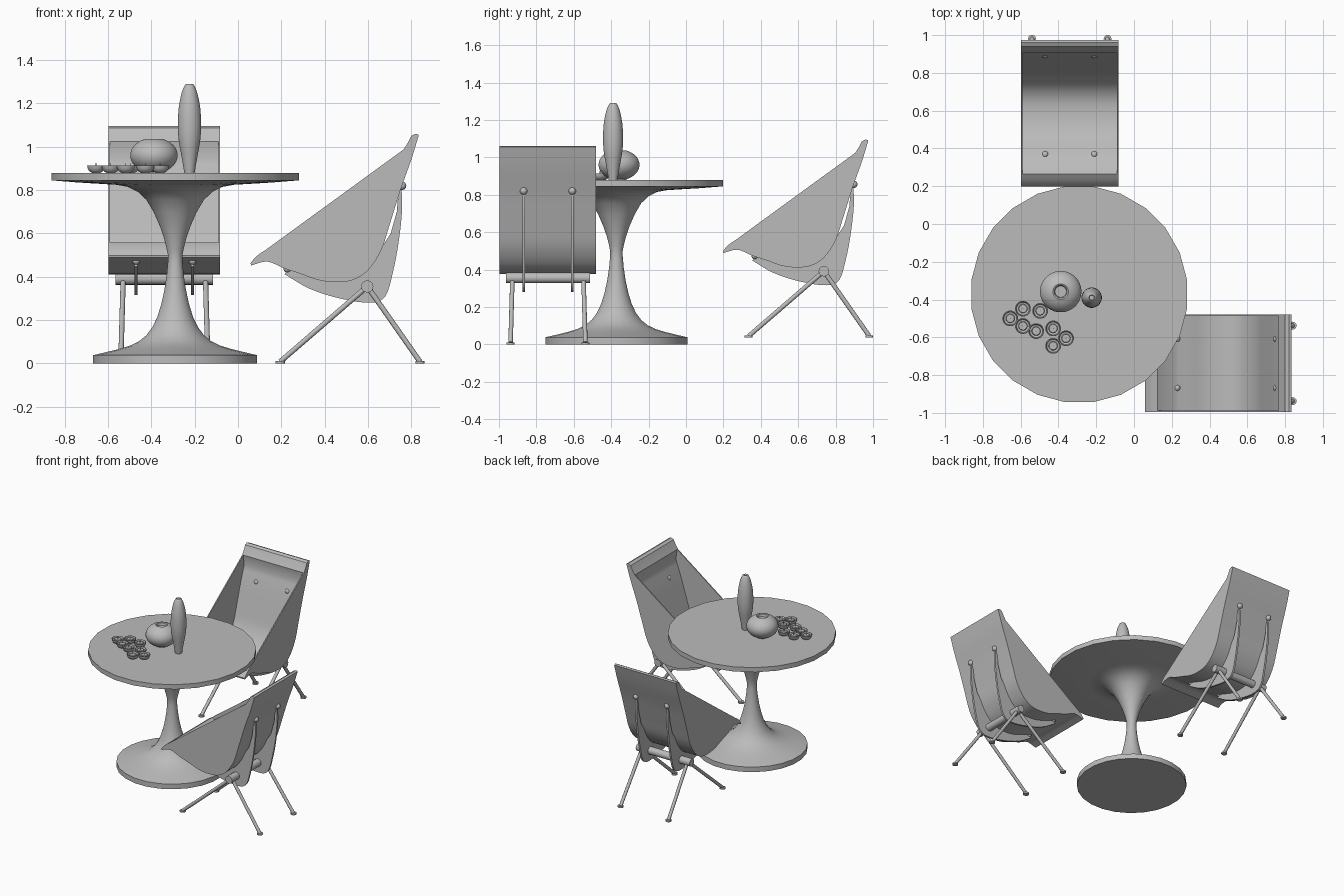
import bpy, bmesh, math
from mathutils import Matrix, Vector

if "Cube" in bpy.data.objects:
    bpy.data.objects.remove(bpy.data.objects["Cube"])

GREY = (0.5, 0.5, 0.5, 1)
grey = bpy.data.materials.new("plain grey")
grey.use_nodes = True
grey.diffuse_color = GREY
grey.node_tree.nodes["Principled BSDF"].inputs["Base Color"].default_value = GREY


def finish(name, bm, place=None, angle=35):
    """Turn a bmesh into a named, shaded object."""
    bmesh.ops.recalc_face_normals(bm, faces=bm.faces)
    if place is not None:
        bm.transform(place)
    mesh = bpy.data.meshes.new(name)
    bm.to_mesh(mesh)
    bm.free()
    mesh.materials.append(grey)
    obj = bpy.data.objects.new(name, mesh)
    bpy.context.collection.objects.link(obj)
    bpy.ops.object.select_all(action='DESELECT')
    obj.select_set(True)
    bpy.context.view_layer.objects.active = obj
    bpy.ops.object.shade_smooth_by_angle(angle=math.radians(angle))
    return obj


def lathe(name, profile, x, y, sides=24):
    """Revolve (radius, height) points about a vertical axis."""
    bm = bmesh.new()
    rings = []
    for r, z in profile:
        turn = [(i + 0.5) * math.tau / sides for i in range(sides)]
        rings.append([bm.verts.new((x + r * math.cos(a), y + r * math.sin(a), z)) for a in turn])
    for a, b in zip(rings, rings[1:]):
        for i in range(sides):
            j = (i + 1) % sides
            bm.faces.new((a[i], a[j], b[j], b[i]))
    bm.faces.new(rings[0])
    bm.faces.new(rings[-1])
    return finish(name, bm)


def prism(name, outline, w0, w1, place):
    """Extrude a side outline across the width."""
    bm = bmesh.new()
    face = bm.faces.new([bm.verts.new((u, w0, z)) for u, z in outline])
    new = bmesh.ops.extrude_face_region(bm, geom=[face])["geom"]
    verts = [g for g in new if isinstance(g, bmesh.types.BMVert)]
    bmesh.ops.translate(bm, verts=verts, vec=(0, w1 - w0, 0))
    return finish(name, bm, place)


def rod(name, a, b, radius, place, sides=12):
    a, b = Vector(a), Vector(b)
    bm = bmesh.new()
    spin = (b - a).to_track_quat('Z', 'Y').to_matrix().to_4x4()
    bmesh.ops.create_cone(bm, cap_ends=True, segments=sides, radius1=radius, radius2=radius,
                          depth=(b - a).length, matrix=Matrix.Translation((a + b) / 2) @ spin)
    return finish(name, bm, place)


def ball(name, at, radius, place):
    bm = bmesh.new()
    bmesh.ops.create_uvsphere(bm, u_segments=12, v_segments=8, radius=radius,
                              matrix=Matrix.Translation(at))
    return finish(name, bm, place)


def spline(points, steps=4):
    """Smooth curve through 2D points."""
    p = [Vector(q) for q in points]
    p = [2 * p[0] - p[1]] + p + [2 * p[-1] - p[-2]]
    out = []
    for a, b, c, d in zip(p, p[1:], p[2:], p[3:]):
        for k in range(steps):
            t = k / steps
            out.append(0.5 * (2 * b + (c - a) * t + (2 * a - 5 * b + 4 * c - d) * t * t
                              + (3 * b - a - 3 * c + d) * t ** 3))
    return out + [p[-2]]


# Chair side curves: underside from front lip to top of back
under = spline([(.06, .452), (.135, .47), (.21, .44), (.29, .413), (.37, .385), (.45, .375),
                (.53, .385), (.6, .43), (.66, .52), (.7, .64), (.75, .8), (.8, .94), (.835, 1.055)])
inner = []
for before, here, after in zip(under, under[1:], under[2:]):
    d = (after - before).normalized()
    if here.x > .2 and here.y < .93:
        inner.append(here + Vector((-d.y, d.x)) * .012)
top_lip = [(.82, 1.06), (.8, 1.05), (.785, 1.02), (.765, .988)]
front_lip = [(.125, .522), (.098, .505), (.075, .485), (.058, .462)]
shell_outline = under + top_lip + inner[::-1] + front_lip
panel_outline = under + top_lip + front_lip
rib_outer = spline([(.755, .82), (.757, .7), (.74, .55), (.715, .42), (.68, .31), (.61, .28),
                    (.47, .3), (.33, .345), (.215, .412)])
rib_inner = [p for p in under if p.x > .21 and p.y < .56]
rib_outline = rib_outer + rib_inner + [(.705, .6), (.733, .7), (.743, .82)]


def chair(label, place):
    half = .258
    prism(label + "_seat_shell", shell_outline, -half, half, place)
    rod(label + "_cross_tube", (.597, -.225, .355), (.597, .225, .355), .028, place, 16)
    for side, s in (("left", -1), ("right", 1)):
        part = label + "_" + side
        prism(part + "_side_panel", panel_outline, s * half, s * (half - .008), place)
        prism(part + "_support_rib", rib_outline, s * .13 - .007, s * .13 + .007, place)
        ball(part + "_back_knob", (.757, s * .13, .82), .02, place)
        ball(part + "_front_knob", (.228, s * .13, .437), .018, place)
        for end, u in (("front", .195), ("back", .84)):
            rod(part + "_" + end + "_leg", (.597, s * .19, .355), (u, s * .2, .008), .012, place)
            rod(part + "_" + end + "_foot", (u, s * .2, 0), (u, s * .2, .011), .021, place)


chair("side_chair", Matrix.Translation((0, -.738, 0)))
chair("rear_chair", Matrix.Translation((-.34, .14, .036)) @ Matrix.Rotation(math.pi / 2, 4, 'Z'))

# Pedestal table
TX, TY = -.29, -.372
lathe("table_top", [(.3, .826), (.45, .835), (.576, .845), (.576, .88)], TX, TY)
stem = spline([(.33, .05), (.21, .082), (.134, .13), (.083, .215), (.05, .34), (.034, .47),
               (.04, .53), (.07, .63), (.134, .755), (.22, .815), (.34, .83)], 2)
lathe("table_pedestal", [(.382, 0), (.382, .038)] + [tuple(p) for p in stem], TX, TY)

# Vases
round_vase = [(.11 * math.cos(a), .96 + .082 * math.sin(a))
              for a in [math.radians(d) for d in range(-68, 69, 8)]]
lathe("round_vase", [(.04, .88)] + round_vase + [(.034, 1.032), (.03, 1.015)], -.388, -.358, 32)
tall = spline([(.024, .88), (.036, .95), (.05, 1.03), (.054, 1.1), (.05, 1.18), (.036, 1.25),
               (.02, 1.287)], 3)
lathe("tall_vase", [tuple(p) for p in tall] + [(.015, 1.29), (.012, 1.275)], -.224, -.39, 24)

# Candle bowls with wicks
spots = [(-.655, -.5), (-.588, -.448), (-.497, -.46), (-.588, -.54), (-.518, -.567),
         (-.428, -.553), (-.428, -.645), (-.36, -.605)]
bowl = [(.02, .88), (.032, .887), (.04, .9), (.042, .913), (.038, .914), (.034, .902), (.025, .899)]
for i, (x, y) in enumerate(spots):
    lathe(f"candle_bowl_{i + 1}", bowl, x, y, 16)
    lathe(f"candle_{i + 1}", [(.024, .89), (.024, .908), (.021, .911)], x, y, 16)
    lathe(f"wick_{i + 1}", [(.002, .905), (.002, .926)], x, y, 6)
